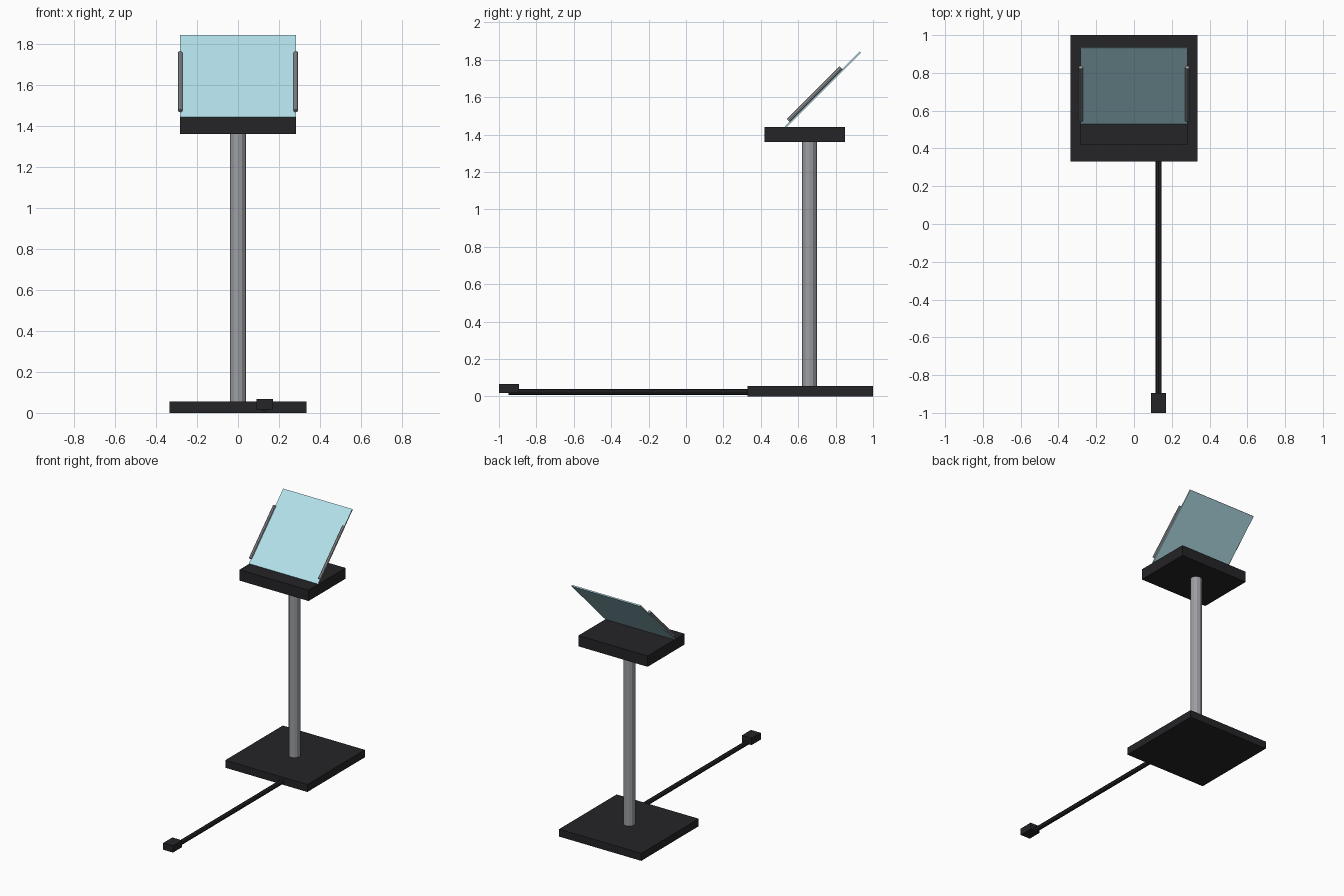
import bpy
from math import radians

if "Cube" in bpy.data.objects:
    bpy.data.objects.remove(bpy.data.objects["Cube"])


def material(name, rgba):
    m = bpy.data.materials.new(name)
    m.diffuse_color = rgba
    m.use_nodes = True
    m.node_tree.nodes["Principled BSDF"].inputs["Base Color"].default_value = m.diffuse_color
    return m


BLACK = material("black_metal", (0.018, 0.018, 0.021, 1))
STEEL = material("steel", (0.33, 0.34, 0.36, 1))
GLASS = material("glass", (0.45, 0.75, 0.83, 0.55))


def box(name, centre, size, mat, tilt=0):
    bpy.ops.mesh.primitive_cube_add(size=1, location=centre, rotation=(radians(tilt), 0, 0))
    o = bpy.context.object
    o.name = name
    o.scale = size
    bpy.ops.object.transform_apply(location=False, rotation=False, scale=True)
    o.data.materials.append(mat)
    return o


def rod(name, centre, radius, length, sides, mat, tilt=0):
    bpy.ops.mesh.primitive_cylinder_add(vertices=sides, radius=radius, depth=length,
                                        location=centre, rotation=(radians(tilt), 0, 0))
    o = bpy.context.object
    o.name = name
    o.data.materials.append(mat)
    return o


# Floor plate, post and head block
box("base_plate", (0, 0.665, 0.0275), (0.67, 0.67, 0.055), BLACK)
rod("post", (0, 0.66, 0.705), 0.04, 1.32, 12, STEEL)
box("head_block", (0, 0.635, 1.40), (0.564, 0.43, 0.08), BLACK)

# Tilted glass pane with a clamp rail on each side
box("glass_pane", (0, 0.732, 1.641), (0.564, 0.566, 0.009), GLASS, 45)
for side, label in ((-1, "left"), (1, "right")):
    rod(label + "_rail", (side * 0.282, 0.688, 1.616), 0.011, 0.40, 8, STEEL, -45)

# Cable bar along the floor with its end connector
rod("floor_cable", (0.13, -0.285, 0.023), 0.0165, 1.33, 8, BLACK, 90)
box("cable_end", (0.13, -0.947, 0.042), (0.08, 0.106, 0.05), BLACK)
